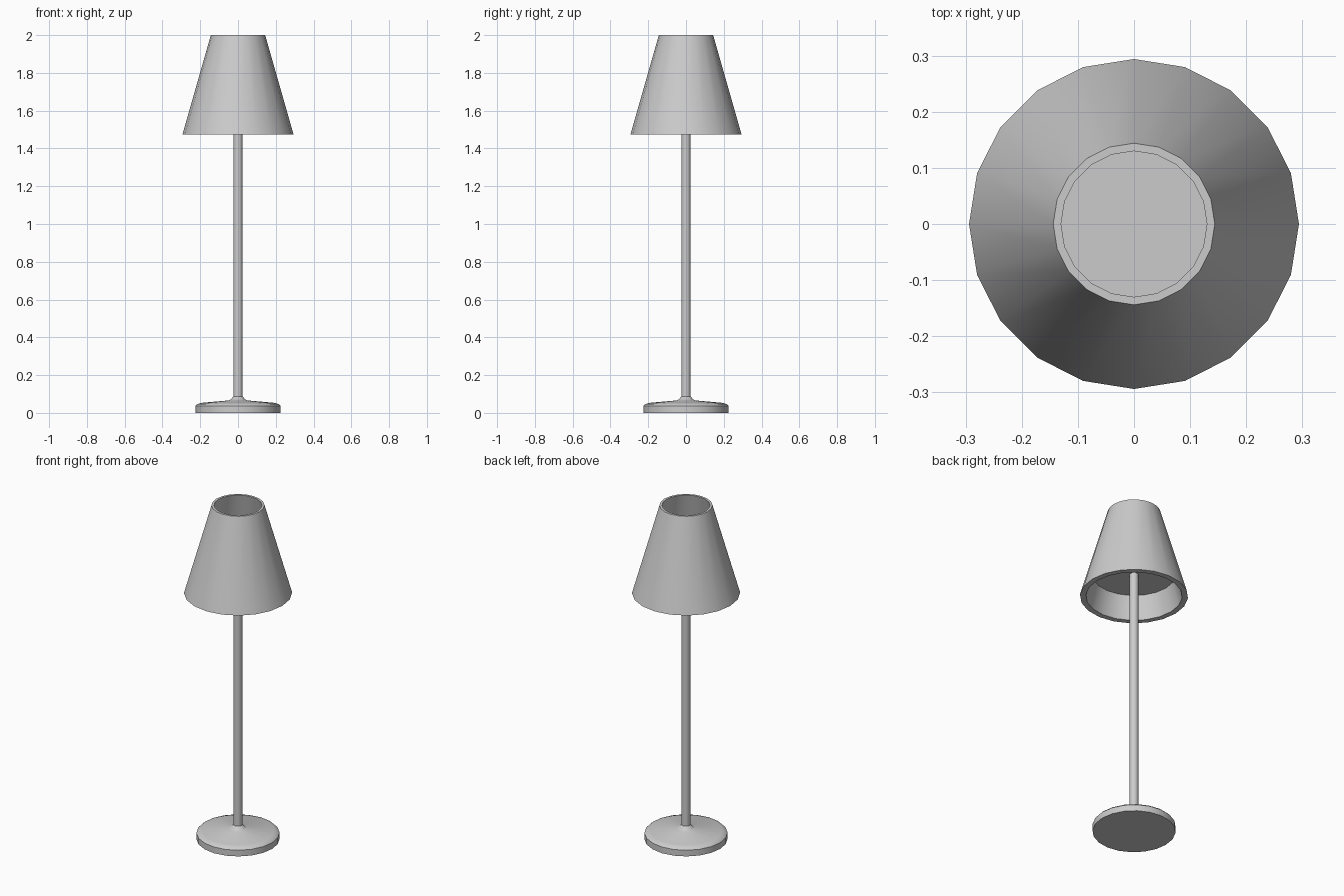
import bpy
from math import cos, sin, tau, radians

if "Cube" in bpy.data.objects:
    bpy.data.objects.remove(bpy.data.objects["Cube"])

SIDES = 20


def lathe(name, profile):
    """Revolve (radius, z) points about z; radius 0 makes a pole point."""
    verts, rings, faces = [], [], []
    for r, z in profile:
        n = 1 if r == 0 else SIDES
        start = len(verts)
        verts += [(r * cos(tau * i / SIDES), r * sin(tau * i / SIDES), z) for i in range(n)]
        rings.append([start + i % n for i in range(SIDES)])
    for a, b in zip(rings, rings[1:]):
        for i in range(SIDES):
            j = (i + 1) % SIDES
            quad = [a[i], a[j], b[j], b[i]]
            faces.append(list(dict.fromkeys(quad)))
    mesh = bpy.data.meshes.new(name)
    mesh.from_pydata(verts, [], faces)
    obj = bpy.data.objects.new(name, mesh)
    bpy.context.collection.objects.link(obj)
    bpy.ops.object.select_all(action='DESELECT')
    obj.select_set(True)
    bpy.context.view_layer.objects.active = obj
    bpy.ops.object.shade_smooth_by_angle(angle=radians(40))
    return obj


# Round foot with a softly domed top and a small collar
lathe("base", [(0, 0), (0.226, 0), (0.226, 0.037), (0.217, 0.046), (0.195, 0.053),
               (0.05, 0.066), (0.036, 0.073), (0.028, 0.085), (0.02, 0.089), (0, 0.089)])

# Slim upright pole, ending at the divider in the shade
lathe("pole", [(0, 0.08), (0.024, 0.08), (0.024, 1.615), (0, 1.615)])

# Tapered shade, hollow from above and below, with a divider disc inside
lathe("shade", [(0, 1.61), (0.226, 1.61), (0.262, 1.475), (0.294, 1.475),
                (0.144, 2.0), (0.13, 2.0), (0.222, 1.625), (0, 1.625)])
